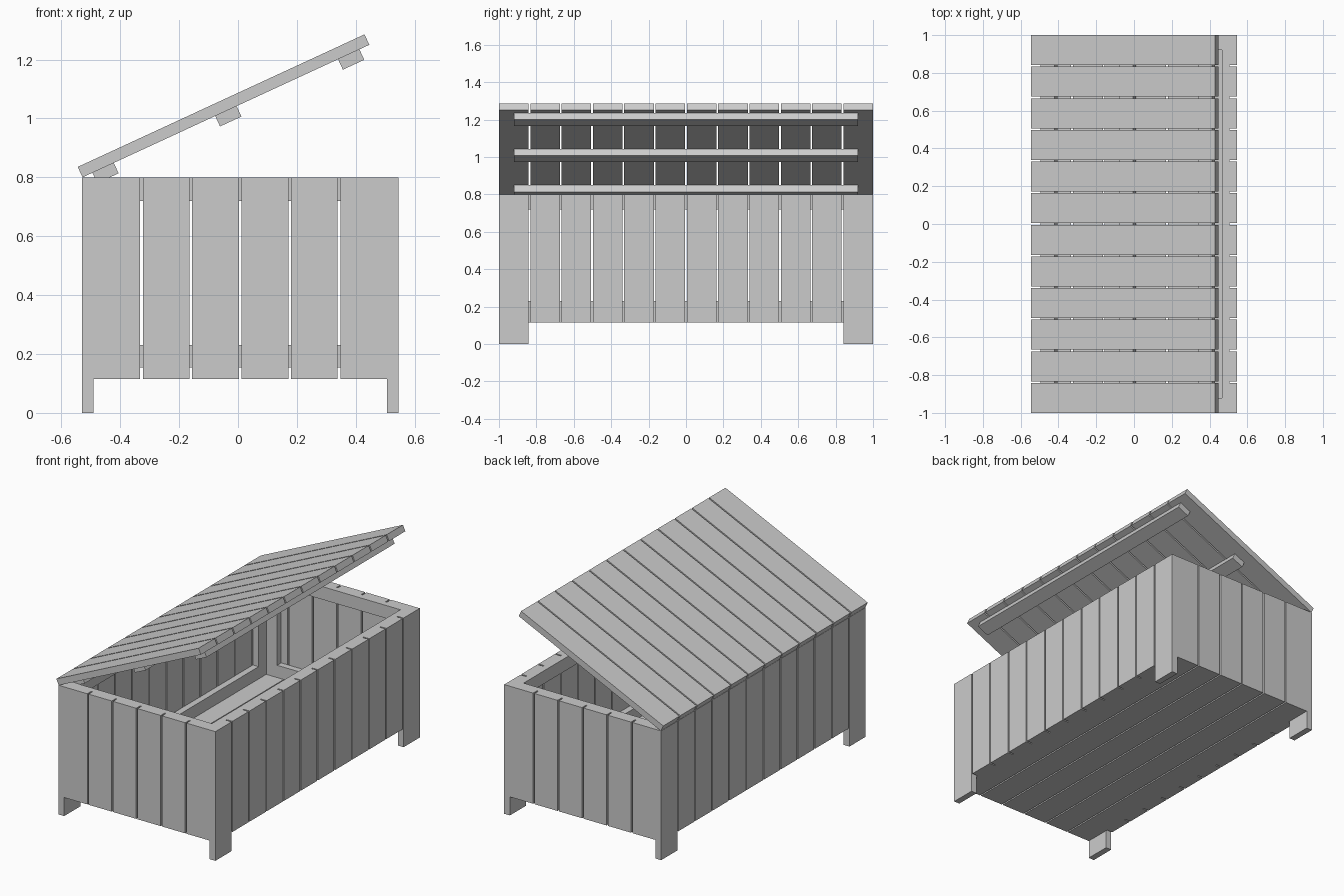
import bpy
import math
from mathutils import Matrix

if "Cube" in bpy.data.objects:
    bpy.data.objects.remove(bpy.data.objects["Cube"], do_unlink=True)

wood = bpy.data.materials.new("pale_grey")
wood.use_nodes = True
GREY = (0.6, 0.6, 0.6, 1)
wood.diffuse_color = GREY
wood.node_tree.nodes["Principled BSDF"].inputs["Base Color"].default_value = GREY

T = 0.039            # board thickness
GAP = 0.009          # space between boards
CX = 0.0075          # centre of the box in x
HX, HY = 0.5375, 1.0  # half sizes of the box
IX, IY = HX - T, HY - T
BASE, TOP = 0.115, 0.8
FLOOR_TOP = BASE + T


def board(name, x, y, z, matrix=None):
    """A board given by its (low, high) range on each axis."""
    corners = [(a, b, c) for a in x for b in y for c in z]
    faces = [(0, 1, 3, 2), (4, 6, 7, 5), (0, 4, 5, 1),
             (2, 3, 7, 6), (0, 2, 6, 4), (1, 5, 7, 3)]
    mesh = bpy.data.meshes.new(name)
    mesh.from_pydata(corners, [], faces)
    mesh.materials.append(wood)
    obj = bpy.data.objects.new(name, mesh)
    bpy.context.collection.objects.link(obj)
    if matrix:
        obj.matrix_world = matrix
    return obj


def slats(low, high, count):
    """Ranges of equal boards with gaps between them."""
    w = (high - low - GAP * (count - 1)) / count
    return [(low + i * (w + GAP), low + i * (w + GAP) + w) for i in range(count)]


def span(sign, inner, outer, centre=0.0):
    return tuple(sorted((centre + sign * inner, centre + sign * outer)))


long_slats = slats(-HY, HY, 12)
short_slats = slats(CX - IX, CX + IX, 6)

# Long walls, with the corner boards reaching down as legs
for s, side in ((-1, "right"), (1, "left")):
    for i, y in enumerate(long_slats):
        leg = i in (0, 11)
        board(f"{side}_{'leg' if leg else 'wall'}_board_{i + 1}",
              span(s, IX, HX, CX), y, (0 if leg else BASE, TOP))

# Short walls
for s, end in ((-1, "front"), (1, "back")):
    for i, x in enumerate(short_slats):
        board(f"{end}_wall_board_{i + 1}", x, span(s, IY, HY), (BASE, TOP))

# Floor
for i, x in enumerate(short_slats):
    board(f"floor_board_{i + 1}", x, (-IY, IY), (BASE, FLOOR_TOP))

# Inner frame: rails at top and bottom, corner posts between them
RX, RY = IX - T, IY - T
for level, z in (("lower", (FLOOR_TOP, 0.23)), ("upper", (0.72, TOP))):
    for s, side, end in ((-1, "right", "front"), (1, "left", "back")):
        board(f"{level}_{side}_rail", span(s, RX, IX, CX), (-IY, IY), z)
        board(f"{level}_{end}_rail", (CX - RX, CX + RX), span(s, RY, IY), z)
for sx, side in ((-1, "right"), (1, "left")):
    for sy, end in ((-1, "front"), (1, "back")):
        board(f"{end}_{side}_side_post", span(sx, RX, IX, CX),
              span(sy, RY - 0.075, IY), (0.23, 0.72))
        board(f"{end}_{side}_end_post", span(sx, RX - 0.075, RX, CX),
              span(sy, RY, IY), (0.23, 0.72))

# Open lid, hinged along the right edge
LENGTH = 1.073
hinge = (Matrix.Translation((-0.528, 0, TOP))
         @ Matrix.Rotation(math.radians(-24.8), 4, "Y"))
for i, y in enumerate(long_slats):
    board(f"lid_board_{i + 1}", (0, LENGTH), y, (0, T), hinge)
for i, u in enumerate((0.037, 0.4965, 0.956)):
    board(f"lid_batten_{i + 1}", (u, u + 0.08), (-0.92, 0.92), (-T, 0), hinge)
